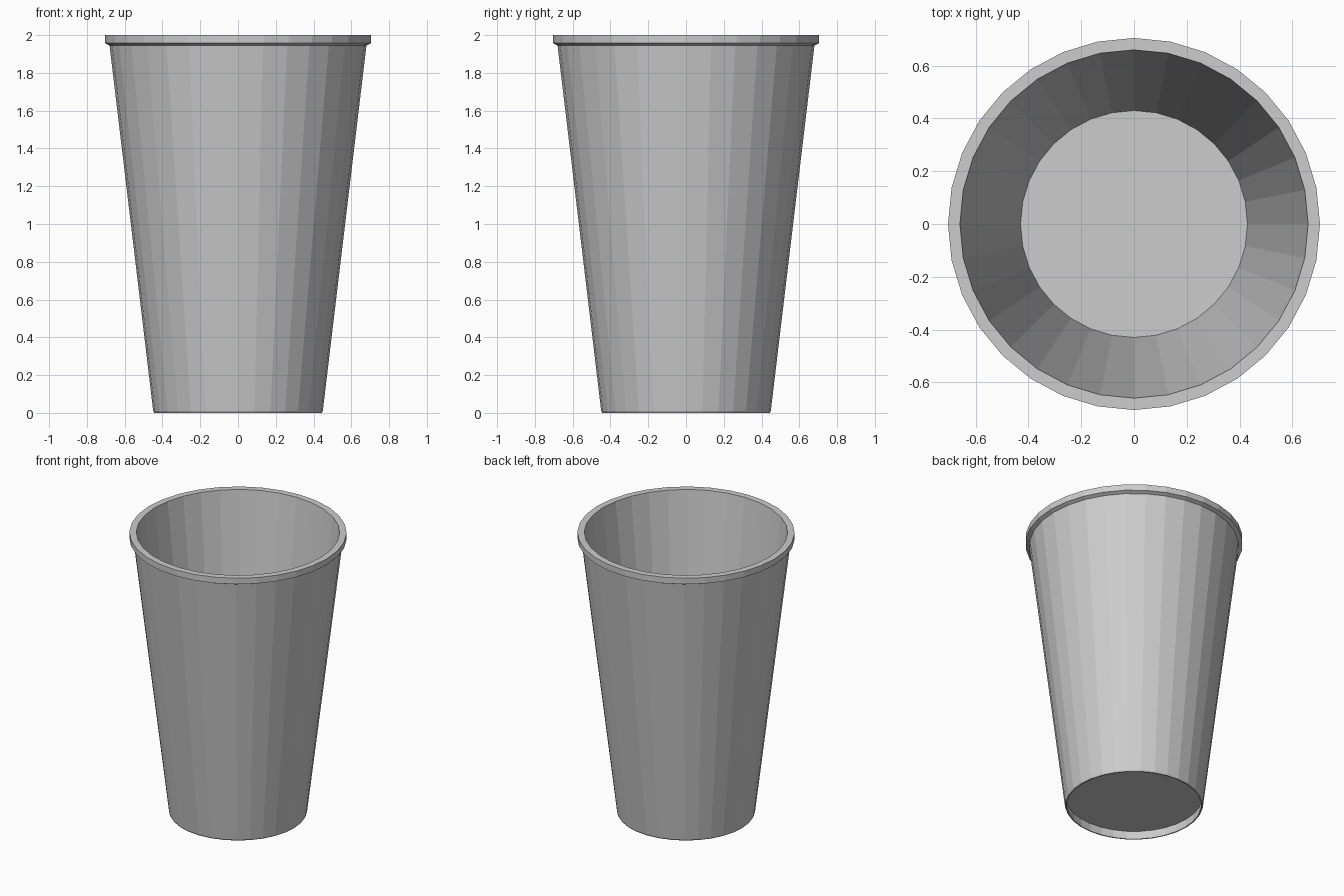
import bpy
import bmesh
from math import cos, sin, tau

cube = bpy.data.objects.get("Cube")
if cube:
    bpy.data.objects.remove(cube, do_unlink=True)

SIDES = 32


def make_material(name, colour):
    mat = bpy.data.materials.new(name)
    mat.use_nodes = True
    mat.diffuse_color = colour
    mat.node_tree.nodes["Principled BSDF"].inputs["Base Color"].default_value = colour
    return mat


def lathe(name, profile, mat):
    """Turn a (radius, height) profile round z and cap both ends."""
    bm = bmesh.new()
    rings = [[bm.verts.new((r * cos(tau * i / SIDES), r * sin(tau * i / SIDES), z))
              for i in range(SIDES)] for r, z in profile]
    for low, high in zip(rings, rings[1:]):
        for i in range(SIDES):
            j = (i + 1) % SIDES
            bm.faces.new((low[i], low[j], high[j], high[i]))
    bm.faces.new(rings[0])
    bm.faces.new(rings[-1])
    bmesh.ops.recalc_face_normals(bm, faces=bm.faces)
    mesh = bpy.data.meshes.new(name)
    bm.to_mesh(mesh)
    bm.free()
    mesh.materials.append(mat)
    obj = bpy.data.objects.new(name, mesh)
    bpy.context.collection.objects.link(obj)
    return obj


grey = make_material("light grey", (0.604, 0.604, 0.604, 1))

# Tapered cup: recessed underside, foot, outer wall, lip, inner wall, floor
lathe("cup", [
    (0.442, 0.06), (0.436, 0.0),      # recess under the base
    (0.444, 0.0), (0.449, 0.01),      # foot edge
    (0.68, 1.945),                    # outer wall
    (0.705, 1.957), (0.705, 2.0),     # lip
    (0.66, 2.0),                      # rim top
    (0.43, 0.08),                     # inner wall down to the floor
], grey)
